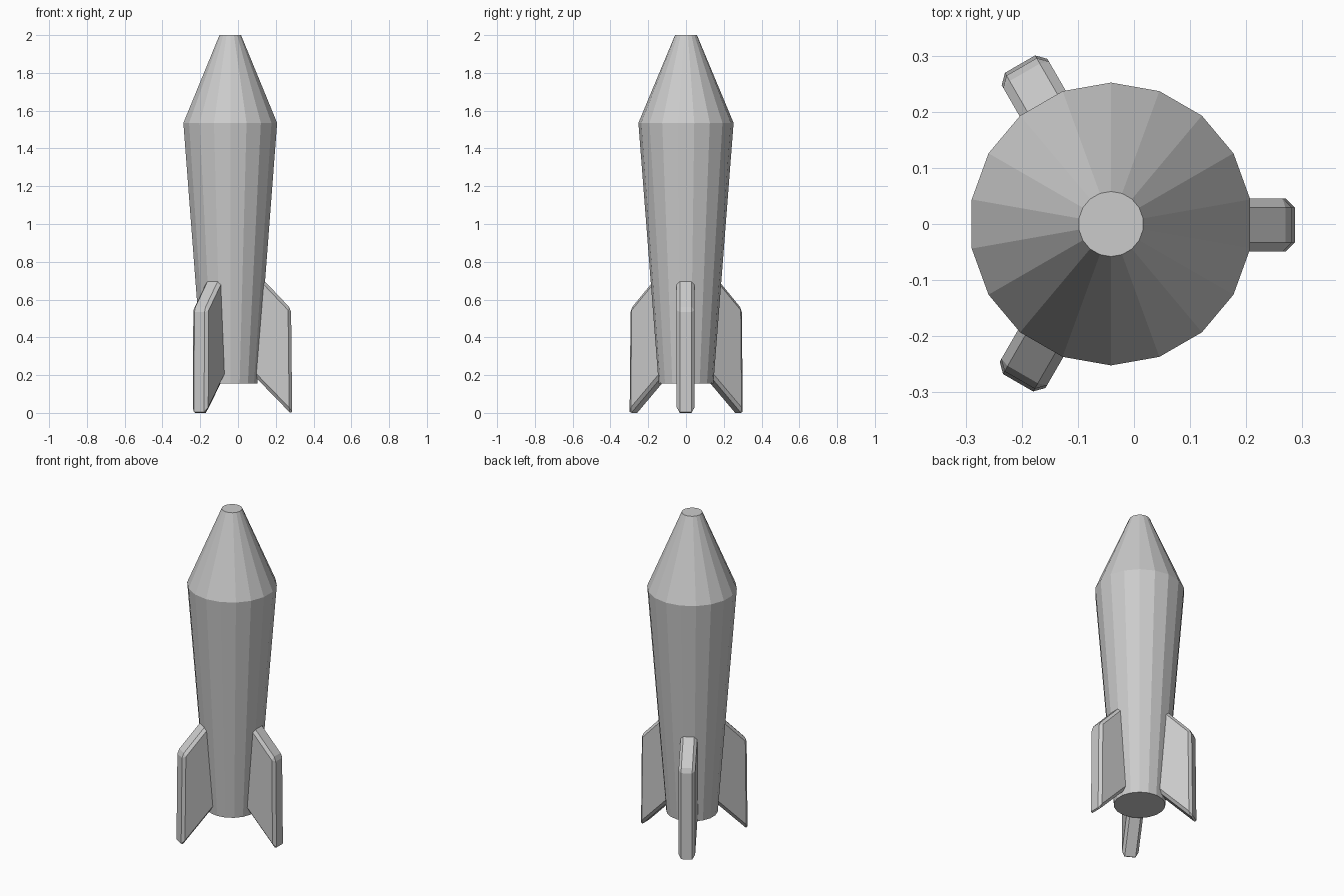
import bpy, bmesh
from math import cos, sin, pi, radians
from mathutils import Matrix

if "Cube" in bpy.data.objects:
    bpy.data.objects.remove(bpy.data.objects["Cube"])

SIDES = 18
CENTER = Matrix.Translation((-0.041, 0, 0))


def make_object(name, bm):
    bmesh.ops.recalc_face_normals(bm, faces=bm.faces)
    mesh = bpy.data.meshes.new(name)
    bm.to_mesh(mesh)
    bm.free()
    obj = bpy.data.objects.new(name, mesh)
    bpy.context.collection.objects.link(obj)
    return obj


# Hull: tapered body and blunt nose cone, closed at both ends
def hull(profile):
    bm = bmesh.new()
    rings = []
    for r, z in profile:
        angles = [pi / 2 + 2 * pi * i / SIDES for i in range(SIDES)]
        rings.append([bm.verts.new((r * cos(a), r * sin(a), z)) for a in angles])
    for low, high in zip(rings, rings[1:]):
        for i in range(SIDES):
            j = (i + 1) % SIDES
            bm.faces.new((low[i], low[j], high[j], high[i]))
    bm.faces.new(rings[0])
    bm.faces.new(rings[-1])
    obj = make_object("hull", bm)
    obj.matrix_world = CENTER


hull([(0.145, 0.155), (0.252, 1.535), (0.058, 2.0)])

# Fins: swept slab with chamfered edges, rooted just inside the hull
FIN_PROFILE = [(0.12, 0.203), (0.328, -0.011), (0.322, 0.55), (0.14, 0.742)]
HALF_THICKNESS = 0.047


def fin(name, angle):
    bm = bmesh.new()
    face = bm.faces.new([bm.verts.new((r, -HALF_THICKNESS - 0.002, z)) for r, z in FIN_PROFILE])
    extruded = bmesh.ops.extrude_face_region(bm, geom=[face], use_keep_orig=True)
    verts = [g for g in extruded["geom"] if isinstance(g, bmesh.types.BMVert)]
    bmesh.ops.translate(bm, verts=verts, vec=(0, 2 * HALF_THICKNESS, 0))
    obj = make_object(name, bm)
    bevel = obj.modifiers.new("chamfer", "BEVEL")
    bevel.width = 0.016
    bevel.segments = 1
    bevel.limit_method = "ANGLE"
    obj.matrix_world = CENTER @ Matrix.Rotation(radians(angle), 4, "Z")


for i, name in enumerate(("right_fin", "back_left_fin", "front_left_fin")):
    fin(name, 120 * i)
